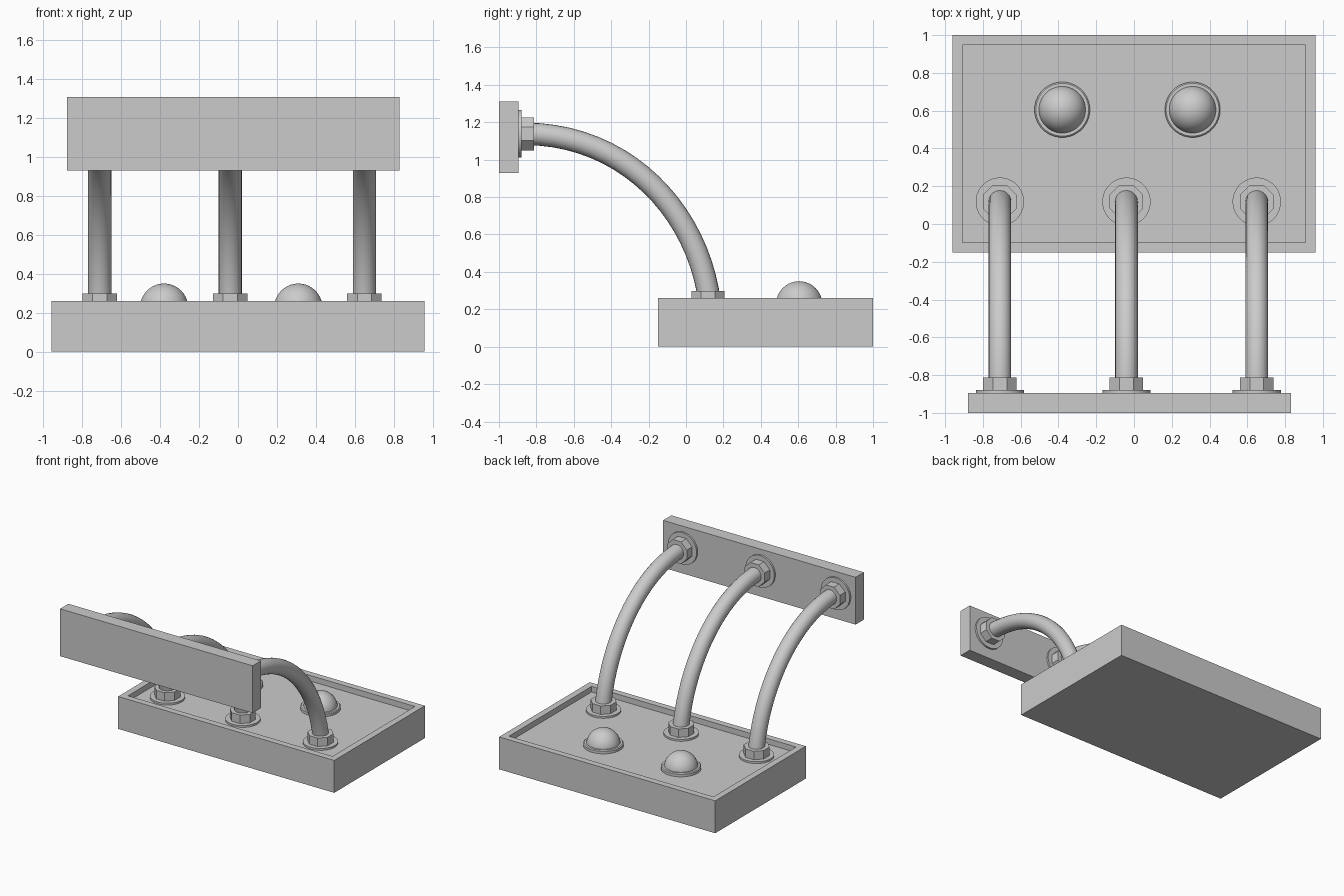
import bpy, bmesh, math
from mathutils import Vector, Matrix

if "Cube" in bpy.data.objects:
    bpy.data.objects.remove(bpy.data.objects["Cube"])

FLOOR, WALL = 0.215, -0.895      # tray floor height, plate inner face
TUBE_X = (-0.71, -0.04, 0.65)
Y0, Z1 = 0.118, 1.138            # tube mounting positions


def finish(bm, name, smooth=False):
    bmesh.ops.recalc_face_normals(bm, faces=bm.faces[:])
    me = bpy.data.meshes.new(name)
    bm.to_mesh(me)
    bm.free()
    ob = bpy.data.objects.new(name, me)
    bpy.context.collection.objects.link(ob)
    if smooth:
        bpy.ops.object.select_all(action='DESELECT')
        ob.select_set(True)
        bpy.context.view_layer.objects.active = ob
        bpy.ops.object.shade_smooth_by_angle(angle=math.radians(30))
    return ob


def box(lo, hi):
    bm = bmesh.new()
    bmesh.ops.create_cube(bm, size=1)
    lo, hi = Vector(lo), Vector(hi)
    for v in bm.verts:
        v.co = (lo + hi) / 2 + v.co * (hi - lo)
    return bm


def lathe(name, profile, sides, matrix, smooth=True):
    """Revolve (radius, height) points about local z, radius 0 closes the end."""
    bm = bmesh.new()
    rings = []
    for r, h in profile:
        n = sides if r > 0 else 1
        rings.append([bm.verts.new(matrix @ Vector((
            r * math.cos(2 * math.pi * (i + 0.5) / sides),
            r * math.sin(2 * math.pi * (i + 0.5) / sides), h))) for i in range(n)])
    for a, b in zip(rings, rings[1:]):
        for i in range(sides):
            j = (i + 1) % sides
            quad = [a[i % len(a)], a[j % len(a)], b[j % len(b)], b[i % len(b)]]
            bm.faces.new(list(dict.fromkeys(quad)))
    return finish(bm, name, smooth)


# Tray base: box with a recessed top
bm = box((-0.96, -0.15, 0), (0.96, 1.0, 0.26))
bm.faces.ensure_lookup_table()
top = max(bm.faces, key=lambda f: f.calc_center_median().z)
bmesh.ops.inset_region(bm, faces=[top], thickness=0.073)
ext = bmesh.ops.extrude_face_region(bm, geom=[top])
bmesh.ops.delete(bm, geom=[top], context='FACES_ONLY')
bmesh.ops.translate(bm, vec=(0, 0, FLOOR - 0.26),
                    verts=[v for v in ext['geom'] if isinstance(v, bmesh.types.BMVert)])
finish(bm, "tray_base")

# Upright plate
finish(box((-0.88, -1.0, 0.93), (0.83, WALL, 1.31)), "upright_plate")

# Dome buttons with low collars
for k, x in enumerate((-0.38, 0.31)):
    at = Matrix.Translation((x, 0.605, FLOOR))
    dome = [(0.125 * math.cos(math.radians(a)), 0.01 + 0.125 * math.sin(math.radians(a)))
            for a in range(0, 90, 9)] + [(0, 0.135)]
    lathe(f"dome_button_{k}", [(0, 0), (0.125, 0)] + dome, 32, at)
    lathe(f"dome_collar_{k}", [(0, 0), (0.147, 0), (0.147, 0.02), (0.14, 0.026), (0, 0.026)], 32, at)

# Curved tubes, each with a flange and nut at both ends
for k, x in enumerate(TUBE_X):
    floor_end = Matrix.Translation((x, Y0, FLOOR))
    wall_end = Matrix.Translation((x, WALL, Z1)) @ Matrix.Rotation(-math.pi / 2, 4, 'X')
    for place, at in (("lower", floor_end), ("upper", wall_end)):
        lathe(f"{place}_flange_{k}", [(0, 0), (0.128, 0), (0.128, 0.015), (0, 0.015)], 32, at)
        lathe(f"{place}_nut_{k}", [(0, 0), (0.096, 0), (0.096, 0.083), (0, 0.083)], 8, at, False)

    p = [Vector(q) for q in ((x, 0.128, FLOOR + 0.01), (x, 0.07, 0.72),
                             (x, -0.32, Z1), (x, WALL + 0.03, Z1))]
    bm = bmesh.new()
    prev, side, steps = None, Vector((1, 0, 0)), 20
    for s in range(steps + 1):
        t = s / steps
        u = 1 - t
        c = u**3 * p[0] + 3 * u * u * t * p[1] + 3 * u * t * t * p[2] + t**3 * p[3]
        d = u * u * (p[1] - p[0]) + 2 * u * t * (p[2] - p[1]) + t * t * (p[3] - p[2])
        up = d.normalized().cross(side)
        ring = [bm.verts.new(c + 0.06 * (math.cos(a) * side + math.sin(a) * up))
                for a in (2 * math.pi * i / 20 for i in range(20))]
        if prev:
            for i in range(20):
                j = (i + 1) % 20
                bm.faces.new((prev[i], prev[j], ring[j], ring[i]))
        if s in (0, steps):
            bm.faces.new(ring)
        prev = ring
    finish(bm, f"curved_tube_{k}", True)
